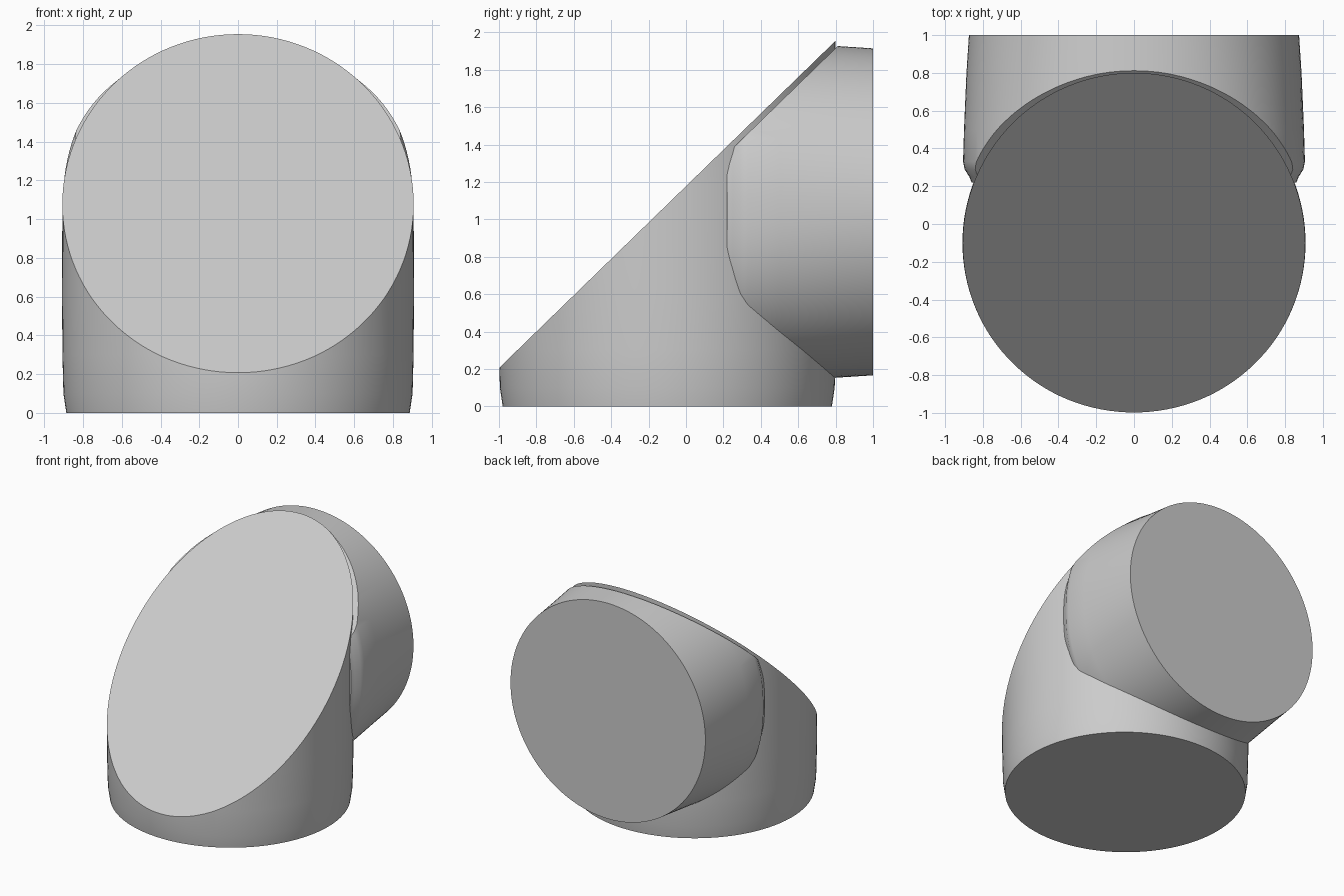
import bpy, bmesh, math
from mathutils import Vector

cube = bpy.data.objects.get("Cube")
if cube:
    bpy.data.objects.remove(cube)

SEGMENTS = 128
grey = bpy.data.materials.new("light grey")
grey.use_nodes = True
grey.diffuse_color = (0.6, 0.6, 0.6, 1)
grey.node_tree.nodes["Principled BSDF"].inputs["Base Color"].default_value = grey.diffuse_color


def section(rx, ry, power):
    """Closed rounded outline; power 2 is an ellipse, higher is fuller."""
    pts = []
    for i in range(SEGMENTS):
        a = math.tau * i / SEGMENTS
        c, s = math.cos(a), math.sin(a)
        k = (abs(c) ** power + abs(s) ** power) ** (-1 / power)
        pts.append((rx * k * c, ry * k * s))
    return pts


def loft(name, rings, cut_point):
    """Skin the rings, cap both ends and slice off the slanted front."""
    bm = bmesh.new()
    loops = [[bm.verts.new(p) for p in ring] for ring in rings]
    for low, high in zip(loops, loops[1:]):
        for i in range(SEGMENTS):
            j = (i + 1) % SEGMENTS
            bm.faces.new((low[i], low[j], high[j], high[i]))
    bm.faces.new(loops[0])
    bm.faces.new(loops[-1])
    cut = bmesh.ops.bisect_plane(
        bm, geom=bm.verts[:] + bm.edges[:] + bm.faces[:],
        plane_co=cut_point, plane_no=Vector((0, -1.75, 1.8)).normalized(),
        clear_outer=True)
    edges = [e for e in cut["geom_cut"] if isinstance(e, bmesh.types.BMEdge)]
    bmesh.ops.contextual_create(bm, geom=edges)
    bmesh.ops.recalc_face_normals(bm, faces=bm.faces[:])
    mesh = bpy.data.meshes.new(name)
    bm.to_mesh(mesh)
    bm.free()
    mesh.materials.append(grey)
    obj = bpy.data.objects.new(name, mesh)
    bpy.context.collection.objects.link(obj)
    bpy.ops.object.select_all(action="DESELECT")
    obj.select_set(True)
    bpy.context.view_layer.objects.active = obj
    bpy.ops.object.shade_smooth_by_angle(angle=math.radians(30))


# Upright body: slightly tapered foot, sliced by the slanted face
body_profile = [(0, 0.88), (0.1, 0.895), (0.3, 0.9), (0.6, 0.902), (1.2, 0.9), (2.1, 0.9)]
body = [[(x, y - 0.1, z) for x, y in section(r * 1.007, r, 2)] for z, r in body_profile]
loft("upright_body", body, (0, -1, 0.205))

# Rear branch: bevelled front rim, fuller near the joint, round at the back
branch_profile = [(0.22, 0.86, 2.3), (0.25, 0.872, 2.3), (0.29, 0.897, 2.3), (0.33, 0.905, 2.3),
                  (0.5, 0.9, 2.22), (0.8, 0.887, 2.06), (1, 0.874, 2)]
branch = [[(x, y, z + 1.04) for x, z in section(r, r, n)] for y, r, n in branch_profile]
loft("rear_branch", branch, (0, -1, 0.165))
